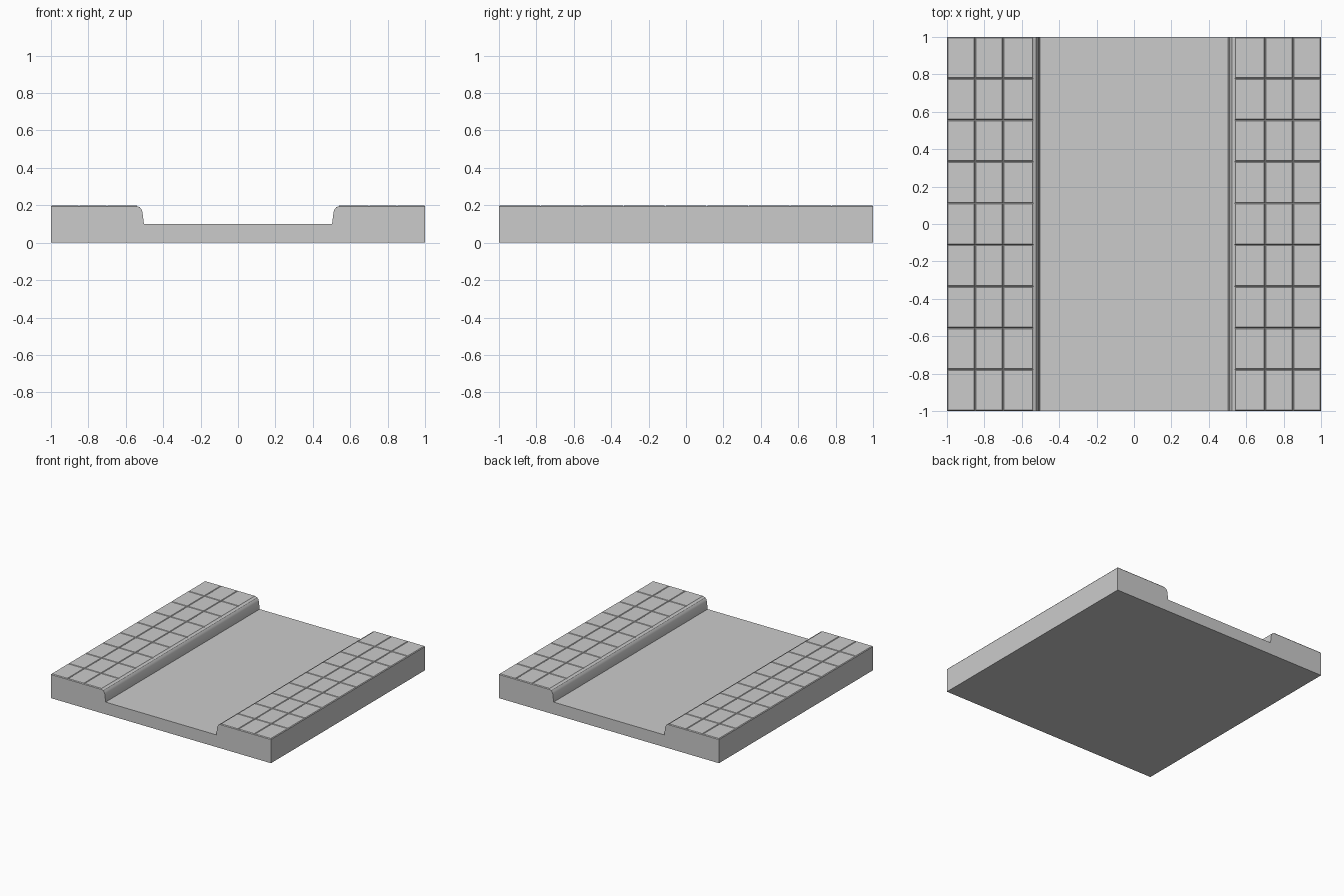
import bpy, bmesh, math
from mathutils import Vector

if "Cube" in bpy.data.objects:
    bpy.data.objects.remove(bpy.data.objects["Cube"])

GROOVE_DEPTH = 0.006
GROOVE_HALF = 0.007
TOP = 0.2 - GROOVE_DEPTH

# cross-section: road bed with a raised, rounded curb on each side
right = [(0.503, 0.1), (0.511, 0.165), (0.516, 0.178), (0.525, 0.19), (0.54, TOP + 0.004),
         (0.548, TOP), (1.0, TOP), (1.0, 0.0)]
right[4] = (0.538, TOP)
del right[5]
profile = right + [(-x, z) for x, z in reversed(right)]

bm = bmesh.new()
face = bm.faces.new([bm.verts.new((x, -1, z)) for x, z in profile])
ext = bmesh.ops.extrude_face_region(bm, geom=[face])
bmesh.ops.translate(bm, vec=(0, 2, 0),
                    verts=[g for g in ext["geom"] if isinstance(g, bmesh.types.BMVert)])
bmesh.ops.recalc_face_normals(bm, faces=bm.faces[:])


def cut(co, no):
    bmesh.ops.bisect_plane(bm, geom=bm.verts[:] + bm.edges[:] + bm.faces[:],
                           plane_co=co, plane_no=no, dist=1e-5)


# paving grid: three columns per pavement, nine rows
for x in (-0.85, -0.7, 0.7, 0.85):
    cut(Vector((x, 0, 0)), Vector((1, 0, 0)))
for i in range(1, 9):
    cut(Vector((0, -1 + i * 2 / 9, 0)), Vector((0, 1, 0)))

# raise each paving slab, leaving grooves between them
bm.normal_update()
slabs = [f for f in bm.faces
         if f.normal.z > 0.99 and abs(f.calc_center_median().z - TOP) < 1e-4]
bmesh.ops.inset_individual(bm, faces=slabs, thickness=GROOVE_HALF, depth=GROOVE_DEPTH)

mesh = bpy.data.meshes.new("road_tile")
bm.to_mesh(mesh)
bm.free()
tile = bpy.data.objects.new("road_tile", mesh)
bpy.context.collection.objects.link(tile)
bpy.context.view_layer.objects.active = tile
tile.select_set(True)
bpy.ops.object.shade_smooth_by_angle(angle=math.radians(35))
